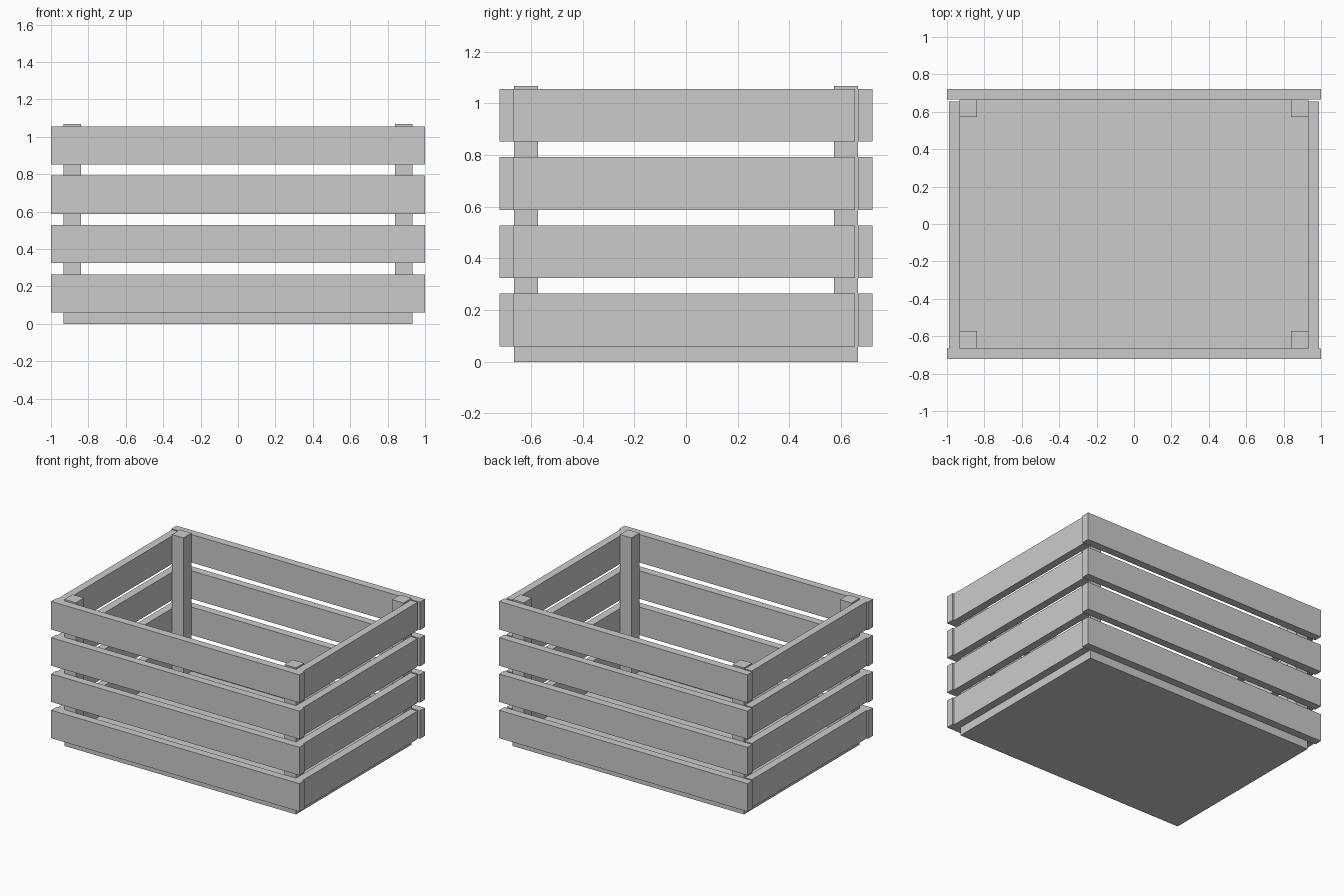
import bpy

if "Cube" in bpy.data.objects:
    bpy.data.objects.remove(bpy.data.objects["Cube"])


def box(name, x, y, z):
    """Box from (min, max) ranges on each axis."""
    bpy.ops.mesh.primitive_cube_add(
        size=1, location=[(a + b) / 2 for a, b in (x, y, z)])
    ob = bpy.context.object
    ob.name = name
    ob.scale = [b - a for a, b in (x, y, z)]
    bpy.ops.object.transform_apply(location=False, rotation=False, scale=True)
    return ob


IX, IY = 0.933, 0.665      # inner half sizes
OX, OY = 0.989, 0.722      # outer faces of side and front slats
POST = 0.093
BASE_TOP = 0.06


def span(a, b):
    return min(a, b), max(a, b)


# Floor board
box("floor_board", (-IX, IX), (-IY, IY), (0, BASE_TOP))

# Corner posts standing on the floor
for sx, xn in ((-1, "left"), (1, "right")):
    for sy, yn in ((-1, "front"), (1, "back")):
        box(f"{yn}_{xn}_post", span(sx * IX, sx * (IX - POST)),
            span(sy * IY, sy * (IY - POST)), (BASE_TOP, 1.067))

# Four rows of slats on every wall
for i in range(4):
    z0 = BASE_TOP + i * 0.264
    z = (z0, z0 + 0.204)
    for s, n in ((-1, "front"), (1, "back")):
        box(f"{n}_slat_{i + 1}", (-1, 1), span(s * IY, s * OY), z)
    # Side slats stop just short of the back slats
    for s, n in ((-1, "left"), (1, "right")):
        box(f"{n}_slat_{i + 1}", span(s * IX, s * OX), (-IY, 0.655), z)
